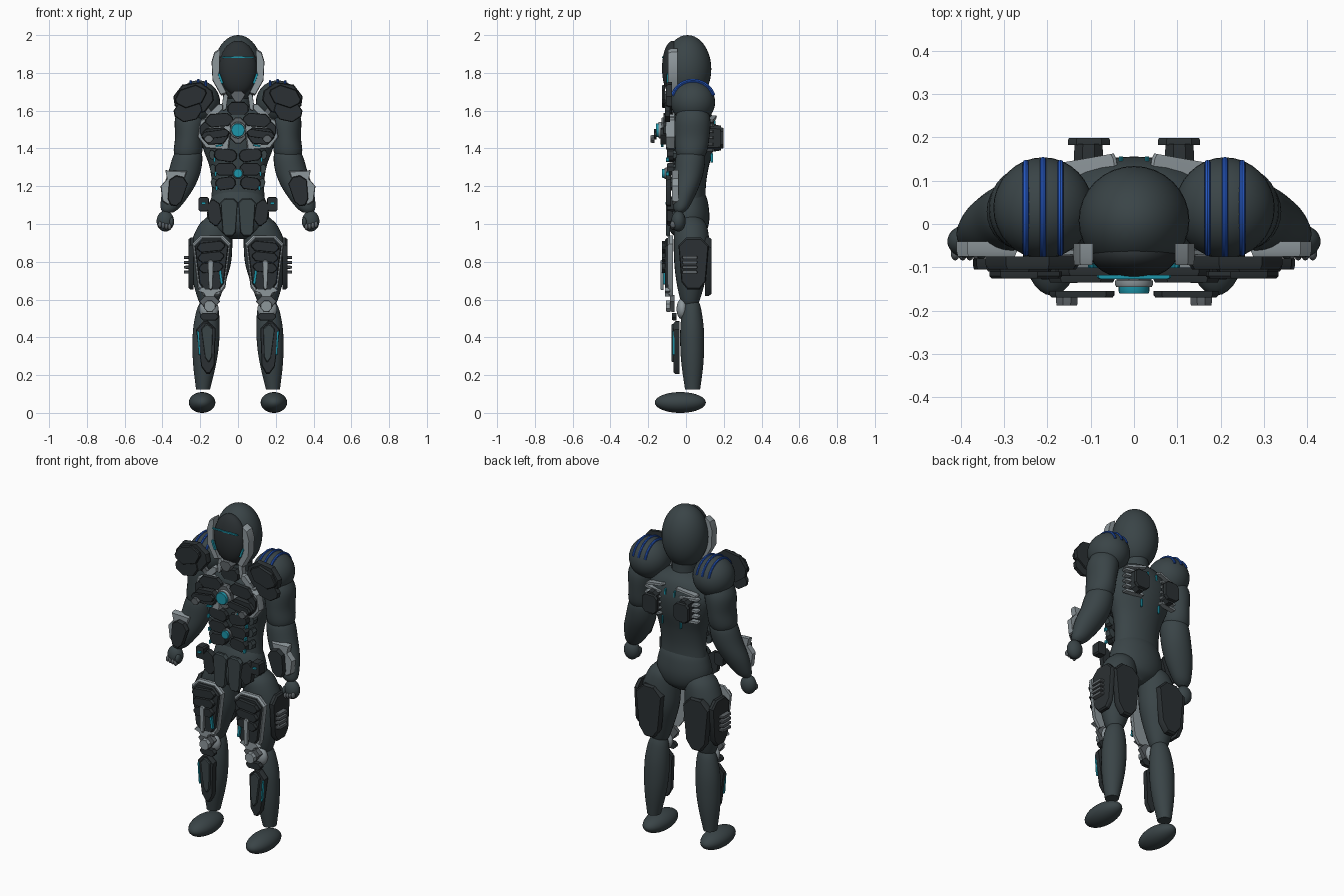
import bpy, bmesh, math
from mathutils import Matrix, Vector

cube = bpy.data.objects.get("Cube")
if cube:
    bpy.data.objects.remove(cube, do_unlink=True)


def material(name, r, g, b):
    mat = bpy.data.materials.new(name)
    mat.use_nodes = True
    mat.diffuse_color = (r, g, b, 1)
    mat.node_tree.nodes["Principled BSDF"].inputs["Base Color"].default_value = (r, g, b, 1)
    return mat


suit = material("dark slate suit", .042, .058, .063)
armour = material("charcoal armour", .024, .03, .033)
trim = material("light grey trim", .27, .31, .33)
steel = material("mid grey steel", .11, .125, .135)
glow = material("teal glow", .012, .3, .4)
band_blue = material("blue band", .02, .1, .55)
built = []


def finish(name, bm, mat, mirror):
    """Emit one centred object, or a left and right pair."""
    bmesh.ops.recalc_face_normals(bm, faces=bm.faces)
    for prefix, sign in (("left_", 1), ("right_", -1)) if mirror else (("", 1),):
        mesh = bpy.data.meshes.new(prefix + name)
        bm.to_mesh(mesh)
        if sign < 0:
            mesh.transform(Matrix.Diagonal((-1, 1, 1, 1)))
            mesh.flip_normals()
        mesh.materials.append(mat)
        obj = bpy.data.objects.new(prefix + name, mesh)
        bpy.context.collection.objects.link(obj)
        built.append(obj)
    bm.free()


def ellipsoid(name, centre, radii, mat, mirror=True):
    bm = bmesh.new()
    bmesh.ops.create_uvsphere(bm, u_segments=32, v_segments=20, radius=1,
                              matrix=Matrix.Translation(centre) @ Matrix.Diagonal((*radii, 1)))
    finish(name, bm, mat, mirror)


def skin(bm, loops):
    for a, b in zip(loops, loops[1:]):
        for i in range(len(a)):
            j = (i + 1) % len(a)
            bm.faces.new((a[i], a[j], b[j], b[i]))
    bm.faces.new(loops[0])
    bm.faces.new(loops[-1])


def loft(name, rings, mat, mirror=True, sides=28, steps=5):
    """Smooth tube through elliptical rings (x, y, z, radius x, radius y)."""
    bm, loops = bmesh.new(), []
    rings = [Vector(r) for r in rings]
    padded = [rings[0]] + rings + [rings[-1]]
    smooth = []
    for p, a, b, n in zip(padded, padded[1:], padded[2:], padded[3:]):
        for k in range(steps):
            t = k / steps
            smooth.append(a + ((b - p) * t + (2 * p - 5 * a + 4 * b - n) * t**2
                               + (3 * a - p - 3 * b + n) * t**3) / 2)
    for x, y, z, rx, ry in smooth + [rings[-1]]:
        angles = [math.tau * i / sides for i in range(sides)]
        loops.append([bm.verts.new((x + rx * math.cos(a), y + ry * math.sin(a), z)) for a in angles])
    skin(bm, loops)
    finish(name, bm, mat, mirror)


def plate(name, outline, place, depth, mat, mirror=True, yaw=0, roll=0):
    """Extrude an (x, z) outline forwards with a small chamfer, then turn it."""
    bm, loops = bmesh.new(), []
    mid = sum((Vector(p) for p in outline), Vector((0, 0))) / len(outline)
    turn = (Matrix.Translation(place) @ Matrix.Rotation(math.radians(yaw), 4, "Z")
            @ Matrix.Rotation(math.radians(roll), 4, "Y"))
    for y, shrink in ((0, 1), (-depth * .65, 1), (-depth, .94)):
        flat = [mid + (Vector(p) - mid) * shrink for p in outline]
        loops.append([bm.verts.new(turn @ Vector((p.x, y, p.y))) for p in flat])
    skin(bm, loops)
    finish(name, bm, mat, mirror)


def panel(name, place, width, height, depth, mat, cut=.02, taper=1, **options):
    """Corner-cut rectangular plate, narrower at the bottom by taper."""
    w, h = width / 2, height / 2
    c = min(cut, w * .8, h * .8)
    right = [(w - c, h), (w, h - c), (w * taper, c - h), (w * taper - c * taper, -h)]
    plate(name, right + [(-x, z) for x, z in reversed(right)], place, depth, mat, **options)


def disc(name, z, y, radius, depth, mat):
    ring = [(radius * math.cos(i * math.tau / 20), radius * math.sin(i * math.tau / 20)) for i in range(20)]
    plate(name, ring, (0, y, z), depth, mat, mirror=False)


# Head, visor and collar
ellipsoid("helmet", (0, .008, 1.82), (.128, .126, .18), suit, False)
ellipsoid("visor", (0, -.07, 1.825), (.1, .057, .145), armour, False)
panel("visor_line", (0, -.118, 1.883), .17, .008, .009, glow, mirror=False)
cheek = [(.095, 1.93), (.125, 1.91), (.14, 1.86), (.135, 1.76), (.09, 1.68), (.06, 1.69), (.1, 1.77)]
plate("cheek_guard", cheek, (0, -.045, 0), .05, trim)
panel("cheek_light", (.092, -.09, 1.77), .012, .06, .012, glow, roll=20)
panel("chin_guard", (0, -.075, 1.675), .08, .06, .045, steel, taper=.7, mirror=False)
panel("throat_guard", (0, -.05, 1.61), .11, .07, .03, armour, mirror=False)
loft("neck", [(0, .015, 1.52, .09, .085), (0, .015, 1.6, .07, .07), (0, .015, 1.7, .07, .07)], suit, False)
panel("collar_post", (.07, -.045, 1.645), .025, .09, .03, trim, roll=-8)
panel("collar_strap", (.125, -.06, 1.59), .035, .12, .03, trim, roll=-45)

# Torso and pelvis
loft("torso", [(0, .03, 1.63, .06, .05), (0, .03, 1.59, .15, .1), (0, .035, 1.51, .205, .12),
               (0, .033, 1.41, .188, .115), (0, .025, 1.3, .15, .095), (0, .02, 1.2, .138, .085),
               (0, .02, 1.1, .145, .085)], suit, False)
loft("pelvis", [(0, .015, 1.17, .125, .08), (0, .015, 1.12, .148, .1), (0, .012, 1.03, .165, .112),
                (0, .012, .96, .13, .095), (0, .012, .92, .04, .05)], suit, False)

# Chest armour
chest = [(.03, 1.55), (.13, 1.58), (.2, 1.55), (.215, 1.46), (.17, 1.4), (.05, 1.39)]
plate("chest_base", chest, (0, -.06, 0), .045, trim)
panel("upper_chest", (.1, -.1, 1.55), .15, .07, .02, armour, cut=.03, roll=5)
panel("outer_chest", (.175, -.1, 1.5), .05, .08, .02, armour)
panel("pectoral", (.12, -.105, 1.465), .155, .085, .03, armour, cut=.03, taper=.85, roll=4)
panel("pectoral_cover", (.12, -.155, 1.475), .15, .04, .015, armour, roll=8)
panel("pectoral_clip", (.155, -.168, 1.45), .05, .04, .02, steel)
panel("core_mount", (0, -.1, 1.495), .085, .14, .03, steel, cut=.03, mirror=False)
disc("core_ring", 1.497, -.13, .044, .015, trim)
disc("core_light", 1.497, -.142, .036, .018, glow)
panel("chest_light", (.1, -.12, 1.415), .04, .01, .012, glow, roll=10)

# Abdomen plates in rows
for row in range(3):
    z = 1.365 - row * .075
    panel(f"abdomen_plate_{row}", (.066, -.06, z), .12 - row * .007, .066, .04, armour, roll=(-8, 0, 8)[row])
    panel(f"oblique_plate_{row}", (.135 - row * .005, -.035, z), .035, .055, .035, suit, roll=15)
    panel(f"abdomen_light_{row}", (.125 - row * .006, -.09, z - .025), .012, .025, .015, glow)
disc("abdomen_ring", 1.268, -.095, .03, .02, steel)
disc("abdomen_light", 1.268, -.112, .024, .014, glow)

# Hip plates and belt pouches
panel("groin_plate", (.047, -.085, 1.035), .09, .2, .022, suit, taper=.75)
panel("hip_plate", (.125, -.07, 1.06), .07, .14, .03, armour, cut=.03, roll=8)
panel("belt_pouch", (.182, -.05, 1.105), .055, .075, .05, armour, cut=.008)
panel("pouch_light", (.182, -.1, 1.11), .025, .012, .009, glow)

# Back pack units
panel("pack_mount", (.105, .1, 1.455), .068, .14, .085, armour, yaw=180)
panel("pack_cover", (.104, .183, 1.455), .098, .11, .016, armour, yaw=180)
panel("back_strip", (.1, .118, 1.555), .13, .014, .035, trim, yaw=170, roll=-12)
panel("spine_light", (.03, .14, 1.53), .01, .04, .016, glow, yaw=180)
panel("lower_back_light", (.06, .13, 1.35), .008, .05, .012, glow, yaw=180)
for row in range(5):
    panel(f"back_vent_{row}", (.115, .12, 1.39 + row * .033), .12, .014, .03, trim, cut=.005, yaw=170)

# Shoulders with three bands
ellipsoid("shoulder", (.21, .037, 1.645), (.115, .117, .115), suit)
for number, x in enumerate((.17, .21, .25)):
    lift = math.sqrt(.117**2 - (x - .21)**2)
    bm, loops = bmesh.new(), []
    for i in range(25):
        a = math.radians(18 + 144 * i / 24)
        ring = []
        for k in range(8):
            r = lift + .007 * math.cos(k * math.tau / 8)
            ring.append(bm.verts.new((x + .007 * math.sin(k * math.tau / 8),
                                      .037 + r * math.cos(a), 1.645 + r * math.sin(a))))
        loops.append(ring)
    skin(bm, loops)
    finish(f"shoulder_band_{number}", bm, band_blue, True)

# Layered shoulder plates
panel("shoulder_plate", (.235, -.075, 1.665), .21, .16, .03, armour, cut=.055, roll=8)
panel("shoulder_cover", (.25, -.11, 1.675), .17, .1, .016, armour, cut=.045, roll=18)
panel("shoulder_lower_plate", (.265, -.085, 1.6), .15, .11, .025, armour, cut=.04, roll=12)
panel("shoulder_edge", (.17, -.07, 1.61), .08, .03, .02, steel, roll=-50)

# Arms
loft("upper_arm", [(.235, .035, 1.64, .06, .06), (.25, .035, 1.56, .083, .093), (.258, .032, 1.46, .075, .092),
                   (.265, .028, 1.38, .075, .082), (.27, .025, 1.33, .05, .055)], suit)
loft("forearm", [(.262, .024, 1.41, .05, .05), (.266, .024, 1.36, .077, .077), (.285, .015, 1.27, .085, .077),
                 (.32, -.004, 1.18, .08, .066), (.358, -.025, 1.09, .052, .042),
                 (.37, -.033, 1.06, .025, .02)], suit)
guard = [(.27, 1.28), (.385, 1.285), (.375, 1.24), (.41, 1.2), (.4, 1.12), (.37, 1.1), (.3, 1.19)]
plate("forearm_guard", guard, (0, -.04, 0), .035, trim)
panel("forearm_panel", (.325, -.08, 1.175), .1, .16, .025, armour, cut=.03, taper=.75, roll=-12)

# Fists with knuckles
ellipsoid("fist", (.385, -.04, 1.015), (.046, .038, .055), suit)
for finger in range(4):
    ellipsoid(f"finger_{finger}", (.362 + finger * .017, -.068, .985 + finger * .004), (.01, .016, .018), steel)
ellipsoid("thumb", (.352, -.06, 1.01), (.014, .022, .025), suit)

# Thighs
loft("thigh", [(.11, .02, 1.04, .05, .05), (.122, .025, .99, .088, .085), (.14, .03, .89, .11, .095),
               (.145, .03, .79, .107, .092), (.152, .025, .69, .085, .075), (.155, .022, .6, .056, .052),
               (.155, .022, .56, .035, .035)], suit)
panel("thigh_frame", (.14, -.07, .78), .205, .32, .025, trim, cut=.045, taper=.72)
panel("thigh_panel", (.14, -.09, .785), .18, .28, .02, armour, cut=.04, taper=.72)
for row in range(3):
    panel(f"thigh_layer_{row}", (.143, -.108, .88 - row * .055), .15 - row * .01, .05, .02, armour, roll=6)
panel("thigh_strip", (.145, -.12, .73), .03, .16, .016, trim, cut=.01, taper=.6)
panel("thigh_light", (.093, -.108, .735), .014, .11, .016, glow, cut=.004, roll=8)
panel("thigh_lower_trim", (.15, -.085, .64), .13, .05, .025, trim, cut=.03, taper=.5)
panel("thigh_side_plate", (.236, .04, .79), .16, .275, .025, armour, cut=.04, taper=.8, yaw=90)
panel("thigh_back_plate", (.155, .1, .775), .17, .31, .034, armour, cut=.05, taper=.75, yaw=180)
for row in range(4):
    panel(f"thigh_vent_{row}", (.26, .02, .745 + row * .026), .08, .016, .026, steel, cut=.004, yaw=90)

# Knees and shins
ellipsoid("knee", (.155, -.02, .55), (.052, .03, .055), trim)
panel("knee_plate", (.15, -.06, .58), .11, .09, .025, steel, cut=.035, taper=.7)
panel("knee_cap", (.15, -.085, .565), .06, .06, .022, trim, cut=.018)
panel("knee_lower_plate", (.152, -.05, .51), .1, .04, .025, armour)
loft("shin", [(.155, .028, .6, .035, .035), (.16, .03, .55, .057, .05), (.167, .032, .45, .07, .062),
              (.172, .033, .34, .069, .063), (.178, .034, .24, .058, .056), (.185, .035, .125, .037, .04)], suit)
panel("shin_plate", (.165, -.035, .345), .105, .28, .03, armour, cut=.04, taper=.65, roll=3)
panel("shin_ridge", (.16, -.064, .37), .06, .2, .014, suit, cut=.03, taper=.6, roll=3)
panel("shin_light", (.208, -.06, .37), .009, .13, .012, glow, cut=.003, roll=4)

# Feet
ellipsoid("foot", (.19, -.03, .055), (.07, .135, .055), suit)

# Smooth shading with sharp plate edges
bpy.ops.object.select_all(action="DESELECT")
for obj in built:
    obj.select_set(True)
bpy.context.view_layer.objects.active = built[0]
bpy.ops.object.shade_smooth_by_angle(angle=math.radians(35))
